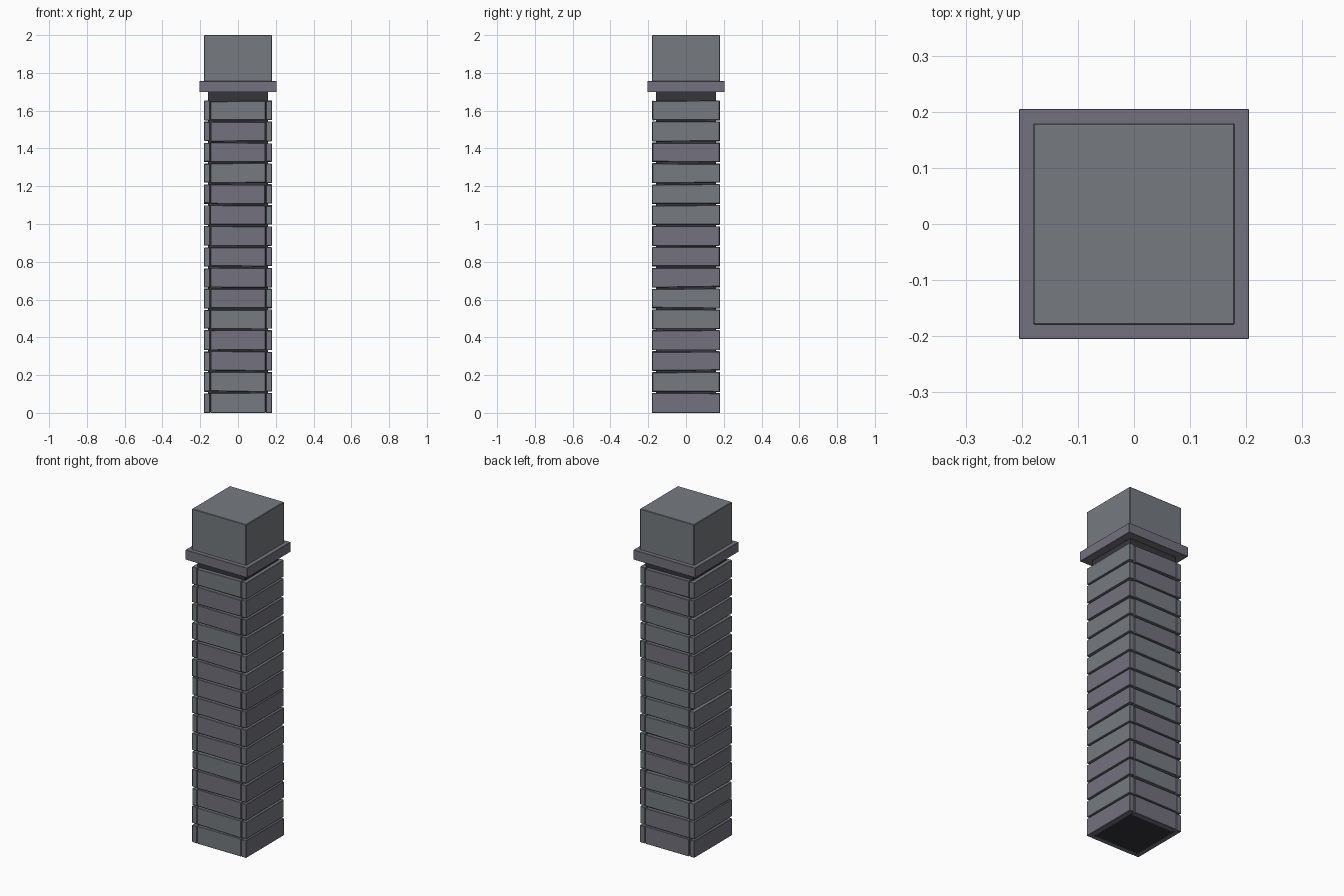
import bpy, bmesh, math, random
from mathutils import Vector, Matrix

if "Cube" in bpy.data.objects:
    bpy.data.objects.remove(bpy.data.objects["Cube"])

random.seed(7)


def material(name, rgb):
    mat = bpy.data.materials.new(name)
    mat.diffuse_color = (*rgb, 1.0)
    mat.use_nodes = True
    mat.node_tree.nodes["Principled BSDF"].inputs["Base Color"].default_value = mat.diffuse_color
    return mat


# Two dark stains for the wood, and a darker one for the core
SLATE = material("slate_grey", (0.180, 0.195, 0.215))
PLUM = material("plum_grey", (0.172, 0.165, 0.205))
SHADOW = material("core_dark", (0.036, 0.036, 0.045))


def finish(name, bm, bevel, mats):
    mesh = bpy.data.meshes.new(name)
    bm.to_mesh(mesh)
    bm.free()
    for mat in mats:
        mesh.materials.append(mat)
    obj = bpy.data.objects.new(name, mesh)
    bpy.context.collection.objects.link(obj)
    if bevel:
        mod = obj.modifiers.new("Bevel", 'BEVEL')
        mod.width = bevel
        mod.segments = 1


def box(name, size, centre, mat, bevel=0.0):
    bm = bmesh.new()
    bmesh.ops.create_cube(bm, size=1.0)
    bmesh.ops.scale(bm, vec=Vector(size), verts=bm.verts)
    bmesh.ops.translate(bm, vec=Vector(centre), verts=bm.verts)
    finish(name, bm, bevel, [mat])


def plank_wall(name, length, quarter_turns):
    """A stack of slightly uneven planks on one face of the post."""
    bm = bmesh.new()
    for row in range(ROWS):
        z0 = row * PITCH
        z1 = z0 + PITCH - 0.004
        verts = bmesh.ops.create_cube(bm, size=1.0)['verts']
        # each end has its own small trim at the top and bottom edges
        trim = {(end, up): random.uniform(0.0, 0.006)
                for end in (-1, 1) for up in (-1, 1)}
        shift = {end: random.uniform(0.0, 0.003) for end in (-1, 1)}
        for v in verts:
            end = 1 if v.co.x > 0 else -1
            up = 1 if v.co.z > 0 else -1
            cut = 0.0 if (row == 0 and up < 0) else trim[end, up]
            v.co = Vector((end * (length / 2 - shift[end]),
                           -0.18 if v.co.y < 0 else -0.148,
                           (z1 if up > 0 else z0) - up * cut))
        stain = random.randint(0, 1)
        for face in {f for v in verts for f in v.link_faces}:
            face.material_index = stain
    bmesh.ops.rotate(bm, cent=(0, 0, 0), verts=bm.verts,
                     matrix=Matrix.Rotation(quarter_turns * math.pi / 2, 3, 'Z'))
    finish(name, bm, 0.002, [SLATE, PLUM])


ROWS = 15
PITCH = 1.658 / ROWS

# Inner post
box("core_post", (0.316, 0.316, 1.705), (0, 0, 0.8535), SHADOW)

# Plank cladding: side walls cover the corners, front and back fit between
plank_wall("front_planks", 0.293, 0)
plank_wall("right_planks", 0.36, 1)
plank_wall("back_planks", 0.293, 2)
plank_wall("left_planks", 0.36, 3)

# Collar and cap block
box("collar", (0.41, 0.41, 0.058), (0, 0, 1.727), PLUM, 0.001)
box("cap_block", (0.36, 0.36, 0.25), (0, 0, 1.875), SLATE, 0.003)
